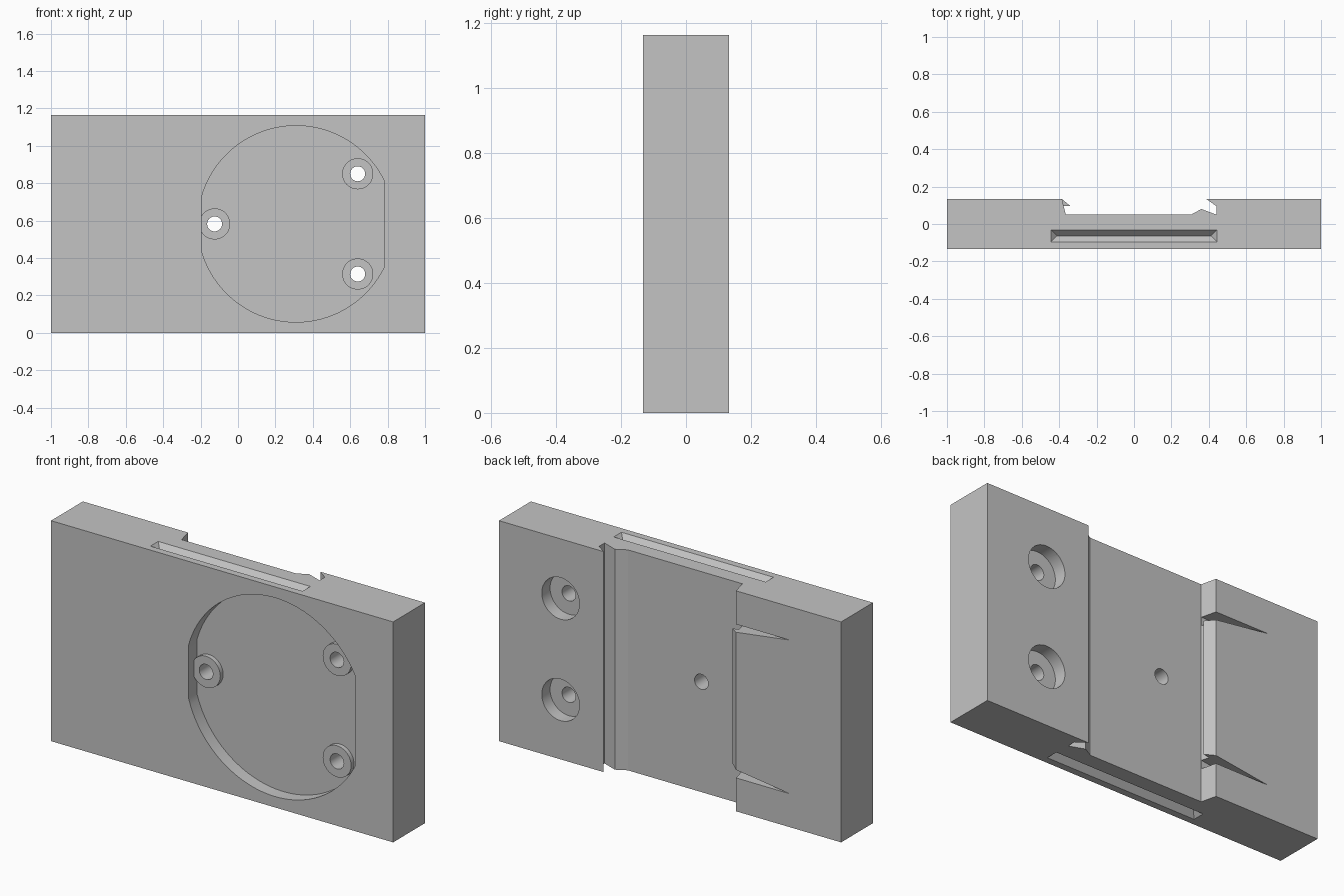
import bpy
import bmesh
import math

if "Cube" in bpy.data.objects:
    bpy.data.objects.remove(bpy.data.objects["Cube"], do_unlink=True)

HEIGHT = 1.165
BACK = 0.133
MID = HEIGHT / 2
POCKET_FLOOR = -0.064

gray = bpy.data.materials.new("light gray")
gray.use_nodes = True
color = (0.55, 0.55, 0.55, 1)
gray.diffuse_color = color
gray.node_tree.nodes["Principled BSDF"].inputs["Base Color"].default_value = color


def add_object(name, bm):
    bmesh.ops.recalc_face_normals(bm, faces=bm.faces)
    mesh = bpy.data.meshes.new(name)
    bm.to_mesh(mesh)
    bm.free()
    mesh.materials.append(gray)
    obj = bpy.data.objects.new(name, mesh)
    bpy.context.collection.objects.link(obj)
    return obj


def prism(name, outline, lo, hi, axis):
    """Extrude an outline along z (outline in x, y) or along y (outline in x, z)."""
    def place(p, h):
        return (p[0], p[1], h) if axis == "z" else (p[0], h, p[1])
    bm = bmesh.new()
    face = bm.faces.new([bm.verts.new(place(p, lo)) for p in outline])
    moved = bmesh.ops.extrude_face_region(bm, geom=[face])["geom"]
    shift = (0, 0, hi - lo) if axis == "z" else (0, hi - lo, 0)
    bmesh.ops.translate(bm, vec=shift,
                        verts=[v for v in moved if isinstance(v, bmesh.types.BMVert)])
    return add_object(name, bm)


def circle(x, z, r, n=48):
    return [(x + r * math.cos(2 * math.pi * i / n),
             z + r * math.sin(2 * math.pi * i / n)) for i in range(n)]


def combine(target, tool, operation):
    """Apply a boolean and discard the tool."""
    mod = target.modifiers.new("boolean", "BOOLEAN")
    mod.operation = operation
    mod.solver = "EXACT"
    mod.object = tool
    bpy.context.view_layer.objects.active = target
    bpy.ops.object.modifier_apply(modifier=mod.name)
    bpy.data.objects.remove(tool, do_unlink=True)


# Block with the rail groove along its back
block = prism("mounting_block", [
    (-1, -BACK), (1, -BACK), (1, BACK), (0.388, BACK), (0.441, 0.095),
    (0.441, 0.05), (0.36, 0.08), (0.305, 0.05), (-0.365, 0.05),
    (-0.385, BACK), (-1, BACK)], 0, HEIGHT, "z")

# Latch tooth overhanging the groove
tooth = prism("latch_tooth", [(-0.385, BACK), (-0.34, 0.096), (-0.42, 0.096),
                              (-0.42, BACK)], 0.18, HEIGHT - 0.18, "z")
combine(block, tooth, "UNION")

# Wedge slits at both ends of the latch
for side in (-1, 1):
    wedge = [(-0.7, MID + side * 0.406), (-0.3, MID + side * 0.406),
             (-0.3, MID + side * 0.352)]
    combine(block, prism("slit_cutter", wedge, 0.051, 0.2, "y"), "DIFFERENCE")

# Round front pocket with two flat sides
cx, radius = 0.31, 0.525
outline = []
for x_flat, start in ((0.78, 0), (-0.195, math.pi)):
    half = math.acos(abs(x_flat - cx) / radius)
    other = math.acos((cx + 0.195) / radius) if start == 0 else math.acos((0.78 - cx) / radius)
    a, b = start + half, start + math.pi - other
    outline += [(cx + radius * math.cos(a + (b - a) * i / 40),
                 MID + radius * math.sin(a + (b - a) * i / 40)) for i in range(41)]
combine(block, prism("pocket_cutter", outline, -0.2, POCKET_FLOOR, "y"), "DIFFERENCE")

# Screw bosses, holes and rear counterbores
screws = [(-0.125, MID), (0.64, MID + 0.268), (0.64, MID - 0.268)]
for x, z in screws:
    combine(block, prism("boss", circle(x, z, 0.083), -0.088, -0.05, "y"), "UNION")
for x, z in screws:
    combine(block, prism("hole_cutter", circle(x, z, 0.04, 32), -0.2, 0.2, "y"), "DIFFERENCE")
    if x > 0:
        combine(block, prism("bore_cutter", circle(x, z, 0.11), 0.064, 0.2, "y"), "DIFFERENCE")

# V slots in the top and bottom edges
depth, extra = 0.035, 0.01
for edge, outward in ((HEIGHT, 1), (0, -1)):
    grow = 0.0325 * (depth + extra) / depth
    bm = bmesh.new()
    for sx in (-1, 1):
        bm.verts.new((sx * 0.412, -0.0635, edge - outward * depth))
        for sy in (-1, 1):
            bm.verts.new((sx * (0.412 + grow), -0.0635 + sy * grow, edge + outward * extra))
    bmesh.ops.convex_hull(bm, input=bm.verts)
    combine(block, add_object("slot_cutter", bm), "DIFFERENCE")

# Smooth round walls, crisp edges
bpy.ops.object.select_all(action="DESELECT")
block.select_set(True)
bpy.context.view_layer.objects.active = block
bpy.ops.object.shade_smooth_by_angle(angle=math.radians(20))
